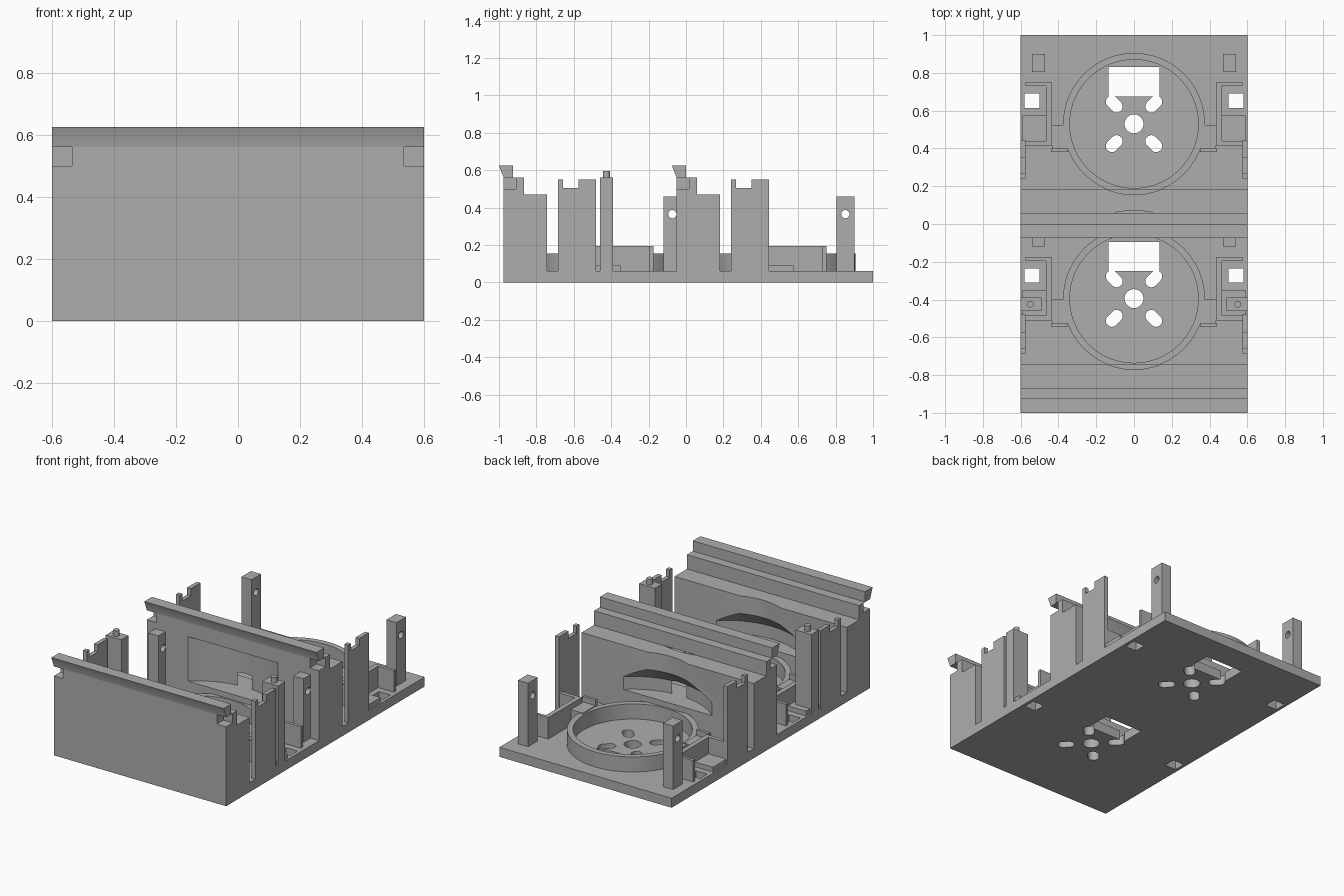
import bpy, bmesh, math
from mathutils import Matrix, Vector

if "Cube" in bpy.data.objects:
    bpy.data.objects.remove(bpy.data.objects["Cube"], do_unlink=True)

grey = bpy.data.materials.new("plain_grey")
grey.use_nodes = True
COLOUR = (0.42, 0.42, 0.42, 1)
grey.diffuse_color = COLOUR
grey.node_tree.nodes["Principled BSDF"].inputs["Base Color"].default_value = COLOUR

BASE = 0.06
PITCH = 0.925
CENTRE = 0.53


def finish(name, bm, smooth=False):
    bmesh.ops.recalc_face_normals(bm, faces=bm.faces)
    mesh = bpy.data.meshes.new(name)
    bm.to_mesh(mesh)
    bm.free()
    mesh.materials.append(grey)
    ob = bpy.data.objects.new(name, mesh)
    bpy.context.collection.objects.link(ob)
    if smooth:
        shade(ob)
    return ob


def shade(ob):
    bpy.ops.object.select_all(action='DESELECT')
    ob.select_set(True)
    bpy.context.view_layer.objects.active = ob
    bpy.ops.object.shade_smooth_by_angle(angle=math.radians(30))


def box(name, x, y, z):
    bm = bmesh.new()
    mid = Vector([(a + b) / 2 for a, b in (x, y, z)])
    size = [abs(b - a) for a, b in (x, y, z)]
    bmesh.ops.create_cube(bm, size=1, matrix=Matrix.Translation(mid) @ Matrix.Diagonal((*size, 1)))
    return finish(name, bm)


def prism(name, profile, x0, x1):
    """Extrude a (y, z) profile along x."""
    bm = bmesh.new()
    face = bm.faces.new([bm.verts.new((x0, y, z)) for y, z in profile])
    moved = bmesh.ops.extrude_face_region(bm, geom=[face])["geom"]
    bmesh.ops.translate(bm, vec=(x1 - x0, 0, 0),
                        verts=[v for v in moved if isinstance(v, bmesh.types.BMVert)])
    return finish(name, bm)


def lathe(name, profile, y, closed=False, steps=96):
    """Revolve an (r, z) profile about the vertical axis at x = 0."""
    bm = bmesh.new()
    rings = [[bm.verts.new((r * math.cos(math.tau * i / steps),
                            y + r * math.sin(math.tau * i / steps), z))
              for i in range(steps)] for r, z in profile]
    pairs = list(zip(rings, rings[1:]))
    if closed:
        pairs.append((rings[-1], rings[0]))
    else:
        bm.faces.new(rings[0])
        bm.faces.new(rings[-1])
    for a, b in pairs:
        for i in range(steps):
            j = (i + 1) % steps
            bm.faces.new((a[i], a[j], b[j], b[i]))
    return finish(name, bm, closed)


def rod(name, centre, radius, length, axis='Z'):
    bm = bmesh.new()
    turn = Matrix.Rotation(math.pi / 2, 4, 'Y') if axis == 'X' else Matrix()
    bmesh.ops.create_cone(bm, cap_ends=True, segments=32, radius1=radius, radius2=radius,
                          depth=length, matrix=Matrix.Translation(centre) @ turn)
    return finish(name, bm)


def slot(name, x, y, angle):
    """Upright capsule for a rounded slot."""
    bm = bmesh.new()
    verts = []
    for i in range(32):
        a = math.tau * (i + 0.5) / 32
        shift = 0.018 if math.cos(a) > 0 else -0.018
        p = Matrix.Rotation(angle, 3, 'Z') @ Vector((0.032 * math.cos(a) + shift, 0.032 * math.sin(a), 0))
        verts.append(bm.verts.new((x + p.x, y + p.y, -0.1)))
    moved = bmesh.ops.extrude_face_region(bm, geom=[bm.faces.new(verts)])["geom"]
    bmesh.ops.translate(bm, vec=(0, 0, 0.3), verts=[v for v in moved if isinstance(v, bmesh.types.BMVert)])
    return finish(name, bm)


def cut(target, cutters):
    bpy.context.view_layer.objects.active = target
    for c in cutters:
        mod = target.modifiers.new("cut", 'BOOLEAN')
        mod.operation = 'DIFFERENCE'
        mod.solver = 'EXACT'
        mod.object = c
        bpy.ops.object.modifier_apply(modifier=mod.name)
        bpy.data.objects.remove(c, do_unlink=True)
    shade(target)


def span(side, a, b):
    return tuple(sorted((side * a, side * b)))


# Base plate with the openings of both bays
base = box("base_plate", (-0.6, 0.6), (-0.975, 1), (0, BASE))
holes = []
for dy in (0, -PITCH):
    yc = CENTRE + dy
    holes.append(box("opening", (-0.135, 0.135), (yc + 0.145, yc + 0.3), (-0.1, 0.2)))
    holes.append(rod("hub_hole", (0, yc, 0), 0.05, 0.4))
    for i in range(4):
        a = math.pi / 4 + i * math.pi / 2
        holes.append(slot("slot", 0.148 * math.cos(a), yc + 0.148 * math.sin(a), a))
    for s in (-1, 1):
        holes.append(box("square_hole", span(s, 0.5, 0.58), (yc + 0.085, yc + 0.16), (-0.1, 0.2)))
cut(base, holes)

for bay, dy in (("rear", 0), ("front", -PITCH)):
    yc = CENTRE + dy
    w = dy - 0.05

    # Stepped cross wall with an overhanging slanted lip
    wall = prism(bay + "_cross_wall",
                 [(w, BASE), (w, 0.56), (w - 0.025, 0.625), (w + 0.05, 0.625), (w + 0.05, 0.56),
                  (w + 0.108, 0.56), (w + 0.108, 0.47), (w + 0.232, 0.47), (w + 0.232, BASE)], -0.6, 0.6)
    cutters = [lathe("clearance", [(0.465, 0.19), (0.465, 0.27), (0.375, 0.36), (0.375, 0.7)], yc)]
    if bay == "rear":
        cutters.append(lathe("window", [(0.466, 0.19), (0.466, 0.471)], yc - PITCH))
    for s in (-1, 1):
        cutters.append(box("notch", span(s, 0.535, 0.7), (w - 0.1, w + 0.065), (0.5, 0.56)))
    cut(wall, cutters)

    # Round seat ring
    lathe(bay + "_seat_ring", [(0.34, BASE), (0.34, 0.155), (0.375, 0.155), (0.375, BASE)], yc, True)

    for s, side in ((1, "left"), (-1, "right")):
        tag = f"{bay}_{side}_"
        # Drilled pillar
        pillar = box(tag + "pillar", span(s, 0.47, 0.54), (dy + 0.805, dy + 0.9), (BASE, 0.46))
        cut(pillar, [rod("bore", (s * 0.505, dy + 0.852, 0.365), 0.022, 0.3, 'X')])

        # Notched side plate
        p = dy + 0.24
        prism(tag + "side_plate",
              [(p, BASE), (p, 0.55), (p + 0.028, 0.55), (p + 0.028, 0.505), (p + 0.11, 0.505),
               (p + 0.11, 0.55), (p + 0.205, 0.55), (p + 0.205, BASE)], s * 0.574, s * 0.6)
        box(tag + "plate_web", span(s, 0.435, 0.575), (dy + 0.415, dy + 0.44), (BASE, 0.195))

        # Angled bracket, low block and clip beside the ring
        box(tag + "bracket_wall", span(s, 0.435, 0.465), (dy + 0.44, dy + 0.75), (BASE, 0.195))
        box(tag + "bracket_arm", span(s, 0.465, 0.575), (dy + 0.73, dy + 0.75), (BASE, 0.195))
        box(tag + "low_block", span(s, 0.465, 0.59), (dy + 0.44, dy + 0.575), (BASE, 0.09))
        box(tag + "clip", span(s, 0.35, 0.435), (dy + 0.4, dy + 0.525), (BASE, 0.16))
        box(tag + "clip_tab", span(s, 0.35, 0.44), (dy + 0.382, dy + 0.4), (BASE, 0.195))

        # Pinned column, front bay only
        if bay == "front":
            box(tag + "column", span(s, 0.49, 0.6), (-0.46, -0.39), (BASE, 0.56))
            shade(rod(tag + "pin", (s * 0.55, -0.425, 0.575), 0.018, 0.04))
